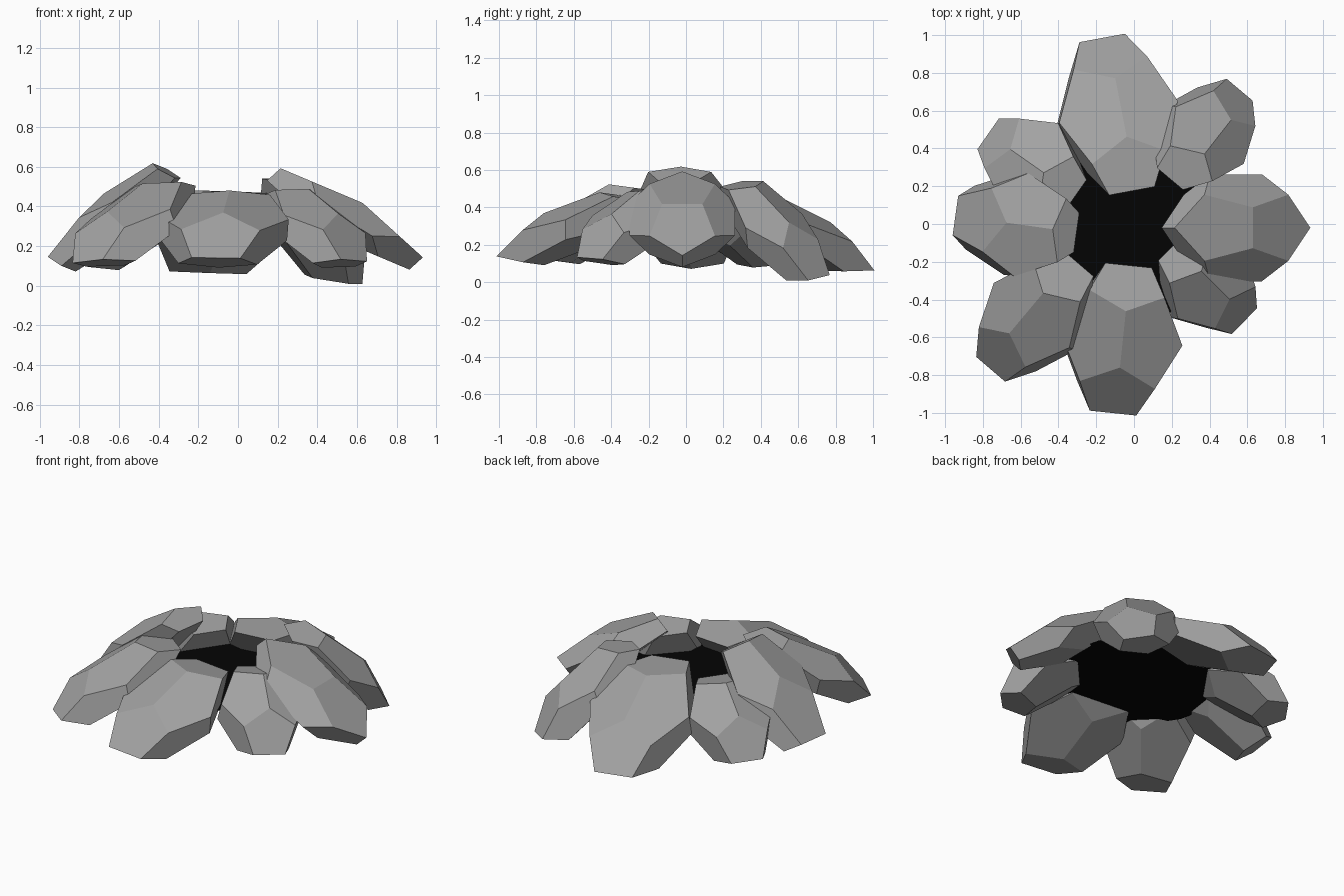
import bpy
import bmesh
from math import cos, sin, radians, sqrt
from mathutils import Vector

cube = bpy.data.objects.get("Cube")
if cube:
    bpy.data.objects.remove(cube, do_unlink=True)


def make_material(name, value):
    mat = bpy.data.materials.new(name)
    mat.use_nodes = True
    colour = (value, value, value, 1)
    mat.diffuse_color = colour
    node = mat.node_tree.nodes["Principled BSDF"]
    node.inputs["Base Color"].default_value = colour
    node.inputs["Roughness"].default_value = 0.9
    return mat


def add_object(name, bm, mat):
    mesh = bpy.data.meshes.new(name)
    bm.to_mesh(mesh)
    bm.free()
    mesh.materials.append(mat)
    obj = bpy.data.objects.new(name, mesh)
    bpy.context.collection.objects.link(obj)
    return obj


def dodecahedron_points():
    """Corners of a regular dodecahedron with an edge on each axis."""
    phi = (1 + sqrt(5)) / 2
    signs = (-1, 1)
    points = [Vector((i, j, k)) for i in signs for j in signs for k in signs]
    for i in signs:
        for j in signs:
            a, b = i / phi, j * phi
            points += [Vector((b, a, 0)), Vector((0, b, a)), Vector((a, 0, b))]
    return points


def add_rock(name, centre, yaw, width, along, upward, roll, mat):
    """Stretched twelve-sided stone; along and upward are (radial, height) axes."""
    angle, turn = radians(yaw), radians(roll)
    out = Vector((cos(angle), sin(angle), 0))
    side = Vector((-sin(angle), cos(angle), 0)) * width
    up = Vector((0, 0, 1))
    long_axis = out * along[0] + up * along[1]
    thick_axis = out * upward[0] + up * upward[1]
    bm = bmesh.new()
    for u, v, w in dodecahedron_points():
        across = v * cos(turn) - w * sin(turn)
        height = v * sin(turn) + w * cos(turn)
        bm.verts.new(Vector(centre) + long_axis * u + side * across + thick_axis * height)
    bmesh.ops.convex_hull(bm, input=bm.verts)
    bmesh.ops.dissolve_limit(bm, angle_limit=radians(1),
                             verts=bm.verts, edges=bm.edges)
    bmesh.ops.recalc_face_normals(bm, faces=bm.faces)
    return add_object(name, bm, mat)


stone = make_material("stone grey", 0.36)
ash = make_material("ash black", 0.0012)

# Ring of stones leaning inwards: centre, yaw, width, long axis, thick axis, roll
rocks = {
    "front_rock": ((-.07, -.61, .286), -96, .2, (.243, -.09), (0, .086), -2),
    "front_left_rock": ((.39, -.32, .29), -45, .155, (.17, -.1), (.02, .085), -6),
    "left_rock": ((.54, -.02, .337), 0, .175, (.222, -.139), (.055, .05), 90),
    "back_left_rock": ((.375, .475, .275), 52, .15, (.185, -.155), (.02, .09), 15),
    "back_rock": ((-.09, .58, .27), 101, .198, (.255, -.125), (.02, .08), 5),
    "back_right_rock": ((-.54, .315, .275), 145, .16, (.175, -.095), (.02, .085), 0),
    "right_rock": ((-.625, 0, .345), 172, .17, (.2, -.123), (-.045, .122), 0),
    "front_right_rock": ((-.525, -.49, .31), 230, .165, (.225, -.115), (.01, .085), 10),
}
for name, spec in rocks.items():
    add_rock(name, *spec, stone)

# Flat bed of ash running under the stones
bm = bmesh.new()
bmesh.ops.create_circle(bm, cap_ends=True, segments=16, radius=.52)
bmesh.ops.translate(bm, verts=bm.verts, vec=(-.06, -.02, .29))
add_object("ash_bed", bm, ash)
